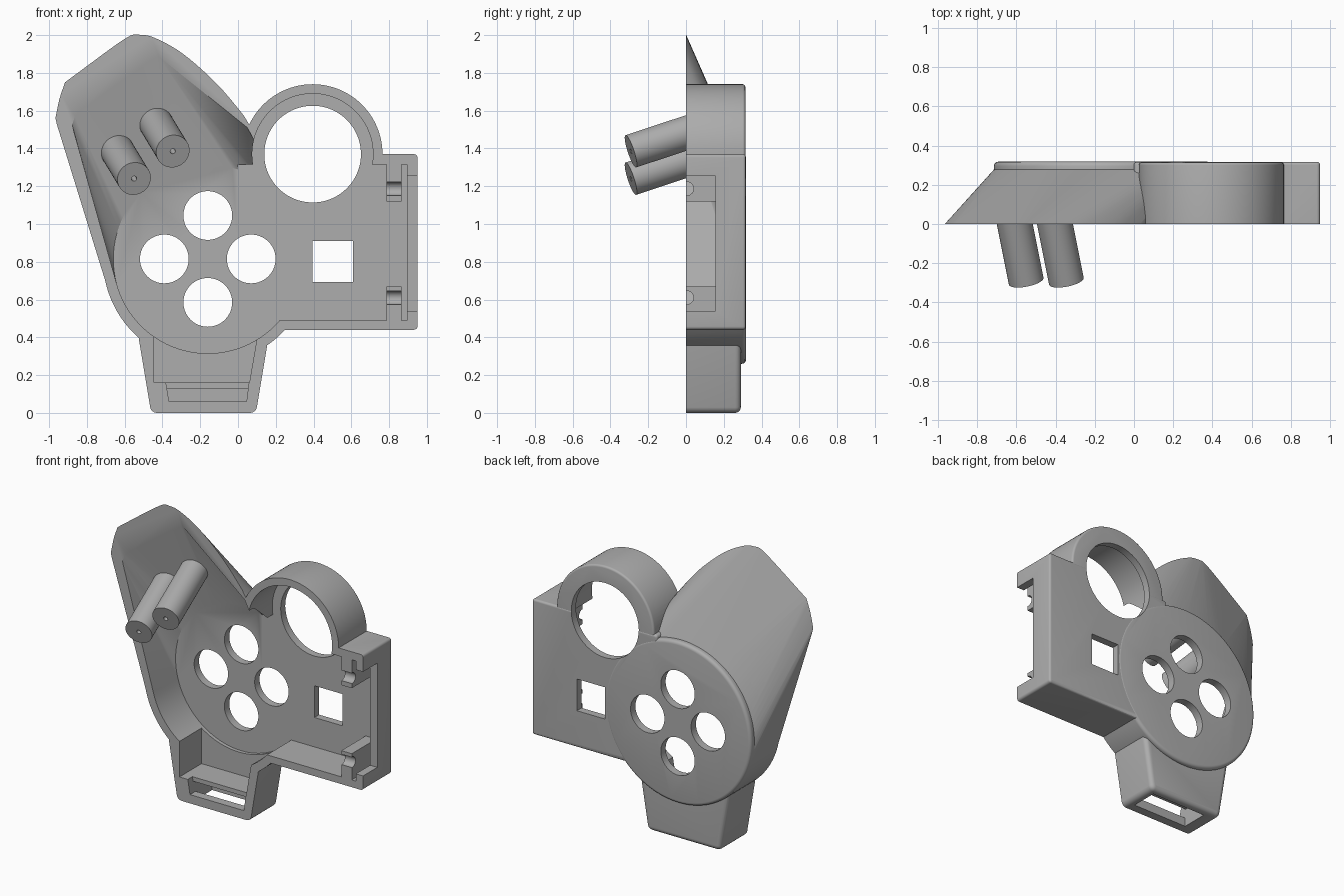
import bpy, bmesh, math
from mathutils import Vector

if "Cube" in bpy.data.objects:
    bpy.data.objects.remove(bpy.data.objects["Cube"])

grey = bpy.data.materials.new("plain_grey")
grey.diffuse_color = (0.42, 0.42, 0.42, 1)
grey.use_nodes = True
grey.node_tree.nodes["Principled BSDF"].inputs["Base Color"].default_value = grey.diffuse_color


def make(name, bm):
    bmesh.ops.recalc_face_normals(bm, faces=bm.faces[:])
    me = bpy.data.meshes.new(name)
    bm.to_mesh(me)
    bm.free()
    me.materials.append(grey)
    ob = bpy.data.objects.new(name, me)
    bpy.context.collection.objects.link(ob)
    return ob


def prism(name, pts, y0, y1, back=0.0, corner=0.0):
    """Extrude an x/z outline along y, rounding its upright corners and back rim."""
    bm = bmesh.new()
    f = bm.faces.new([bm.verts.new((x, y0, z)) for x, z in pts])
    ext = bmesh.ops.extrude_face_region(bm, geom=[f])
    top = [g for g in ext["geom"] if isinstance(g, bmesh.types.BMVert)]
    bmesh.ops.translate(bm, verts=top, vec=(0, y1 - y0, 0))
    bmesh.ops.recalc_face_normals(bm, faces=bm.faces[:])

    def bevel(edges, r):
        bmesh.ops.bevel(bm, geom=edges, offset=r, segments=4, profile=0.5,
                        affect='EDGES', clamp_overlap=True)
    if corner:
        bevel([e for e in bm.edges if abs(e.verts[0].co.y - e.verts[1].co.y) > 0.01], corner)
    if back:
        bevel([e for e in bm.edges if all(v.co.y > y1 - 1e-5 for v in e.verts)], back)
    return make(name, bm)


def rect(x0, x1, z0, z1):
    return [(x0, z0), (x1, z0), (x1, z1), (x0, z1)]


def circle(cx, cz, r, n=96):
    return [(cx + r * math.cos(2 * math.pi * i / n), cz + r * math.sin(2 * math.pi * i / n))
            for i in range(n)]


def hull(name, outline, ring, y_back):
    """Taper from a front outline back to a round rim."""
    bm = bmesh.new()
    for pts, y in ((outline, -0.06), (outline, 0), (ring, -0.06), (ring, y_back)):
        for x, z in pts:
            bm.verts.new((x, y, z))
    res = bmesh.ops.convex_hull(bm, input=bm.verts[:])
    junk = {g for k in ("geom_interior", "geom_unused") for g in res[k]
            if isinstance(g, bmesh.types.BMVert)}
    bmesh.ops.delete(bm, geom=list(junk), context='VERTS')
    bmesh.ops.dissolve_limit(bm, angle_limit=0.002, verts=bm.verts[:], edges=bm.edges[:])
    return make(name, bm)


def rod(name, a, b, r, n=48):
    a, b = Vector(a), Vector(b)
    bm = bmesh.new()
    bmesh.ops.create_cone(bm, cap_ends=True, segments=n, radius1=r, radius2=r,
                          depth=(b - a).length)
    rot = (b - a).to_track_quat('Z', 'Y').to_matrix().to_4x4()
    rot.translation = (a + b) / 2
    bmesh.ops.transform(bm, matrix=rot, verts=bm.verts[:])
    return make(name, bm)


def combine(ob, other, op):
    m = ob.modifiers.new("bool", 'BOOLEAN')
    m.operation, m.solver, m.object = op, 'EXACT', other
    bpy.context.view_layer.objects.active = ob
    bpy.ops.object.modifier_apply(modifier=m.name)
    bpy.data.objects.remove(other, do_unlink=True)


def smooth_outline(pts, steps=5):
    """Open Catmull-Rom curve through the points."""
    p = [Vector(q) for q in [pts[0]] + pts + [pts[-1]]]
    out = []
    for a, b, c, d in zip(p, p[1:], p[2:], p[3:]):
        for i in range(steps):
            t = i / steps
            q = 0.5 * (2 * b + (c - a) * t + (2 * a - 5 * b + 4 * c - d) * t * t
                       + (3 * b - a - 3 * c + d) * t ** 3)
            out.append((q.x, q.y))
    return out + [pts[-1]]


F = -0.06      # fronts start here and are trimmed flat at y = 0
FLOOR = 0.265  # inside of the back plate
DISC = (-0.16, 0.815)
RING = (0.395, 1.37)

# Outer solids: round body, ring, box, strap tab, flared hood
housing = prism("housing", circle(*DISC, 0.555, 128), F, 0.318, back=0.022)
horn = smooth_outline([(-0.70, 0.87), (-0.94, 1.47), (-0.957, 1.6), (-0.92, 1.735), (-0.88, 1.775),
                       (-0.60, 1.98), (-0.52, 2.0), (-0.44, 1.985), (-0.29, 1.9),
                       (-0.11, 1.74), (0.03, 1.575)])
tab = [(-0.46, 0), (0.095, 0), (0.165, 0.42), (0.1, 0.55), (-0.4, 0.55), (-0.53, 0.42)]
for part in (
        prism("ring", circle(*RING, 0.37), F, 0.314, back=0.014),
        prism("box", rect(0.0, 0.95, 0.44, 1.37), F, 0.316, back=0.014, corner=0.018),
        prism("strap_tab", tab, F, 0.29, back=0.03, corner=0.03),
        hull("hood", horn, circle(*DISC, 0.553), 0.28)):
    combine(housing, part, 'UNION')

# Hollow the inside
horn_in = smooth_outline([(-0.67, 0.9), (-0.86, 1.46), (-0.865, 1.54), (-0.82, 1.61),
                          (-0.46, 1.865), (-0.40, 1.86), (-0.25, 1.75),
                          (-0.08, 1.6), (0.05, 1.51)])
for part in (
        hull("hood_cavity", horn_in, circle(*DISC, 0.50), FLOOR),
        prism("ring_cavity", circle(*RING, 0.32), F * 2, FLOOR),
        prism("box_cavity", rect(0.0, 0.895, 0.49, 1.315), F * 2, FLOOR),
        prism("tab_cavity", [(-0.445, 0.16), (0.06, 0.16), (0.105, 0.42), (0.05, 0.55),
                             (-0.445, 0.55)], F * 2, 0.24),
        prism("strap_front", [(-0.365, 0.06), (0.045, 0.06), (0.06, 0.18), (-0.385, 0.18)],
              F * 2, 0.24),
        prism("strap_bottom", rect(-0.365, 0.045, -0.1, 0.09), 0.06, 0.24)):
    combine(housing, part, 'DIFFERENCE')

# Strap bar and the two cable blocks
for part in (
        prism("strap_bar", rect(-0.42, 0.08, 0.13, 0.16), 0.05, 0.25),
        prism("lower_block", rect(0.785, 0.865, 0.47, 0.67), F, 0.28),
        prism("upper_block", rect(0.785, 0.865, 1.12, 1.335), F, 0.28)):
    combine(housing, part, 'UNION')

# Openings: main bore, four button holes, square window, side window, cable notches
cuts = [prism("bore", circle(*RING, 0.256), -0.2, 0.5),
        prism("square_window", rect(0.395, 0.608, 0.692, 0.91), -0.2, 0.5),
        prism("side_window", rect(0.88, 1.1, 0.54, 1.255), -0.2, 0.155)]
for dx, dz in ((0.23, 0), (-0.23, 0), (0, 0.23), (0, -0.23)):
    cuts.append(prism("button_hole", circle(DISC[0] + dx, DISC[1] + dz, 0.129, 64), -0.2, 0.5))
for z in (0.61, 1.187):
    cuts.append(rod("cable_notch", (0.75, 0.004, z), (0.88, 0.004, z), 0.036, 32))
cuts.append(prism("front_trim", rect(-2, 2, -1, 3), -0.5, 0.0))
for c in cuts:
    combine(housing, c, 'DIFFERENCE')

# Two tilted posts, each with a pilot hole
posts = []
axis = Vector((-0.2, 1, 0.33))
for i, end in enumerate(((-0.55, -0.292, 1.24), (-0.345, -0.292, 1.385))):
    e = Vector(end)
    post = rod("post_%d" % (i + 1), e, e + axis * 0.47, 0.09)
    combine(post, rod("pilot", e - axis * 0.05, e + axis * 0.2, 0.014, 16), 'DIFFERENCE')
    posts.append(post)

for ob in [housing] + posts:
    bpy.ops.object.select_all(action='DESELECT')
    ob.select_set(True)
    bpy.context.view_layer.objects.active = ob
    bpy.ops.object.shade_smooth_by_angle(angle=math.radians(30))
